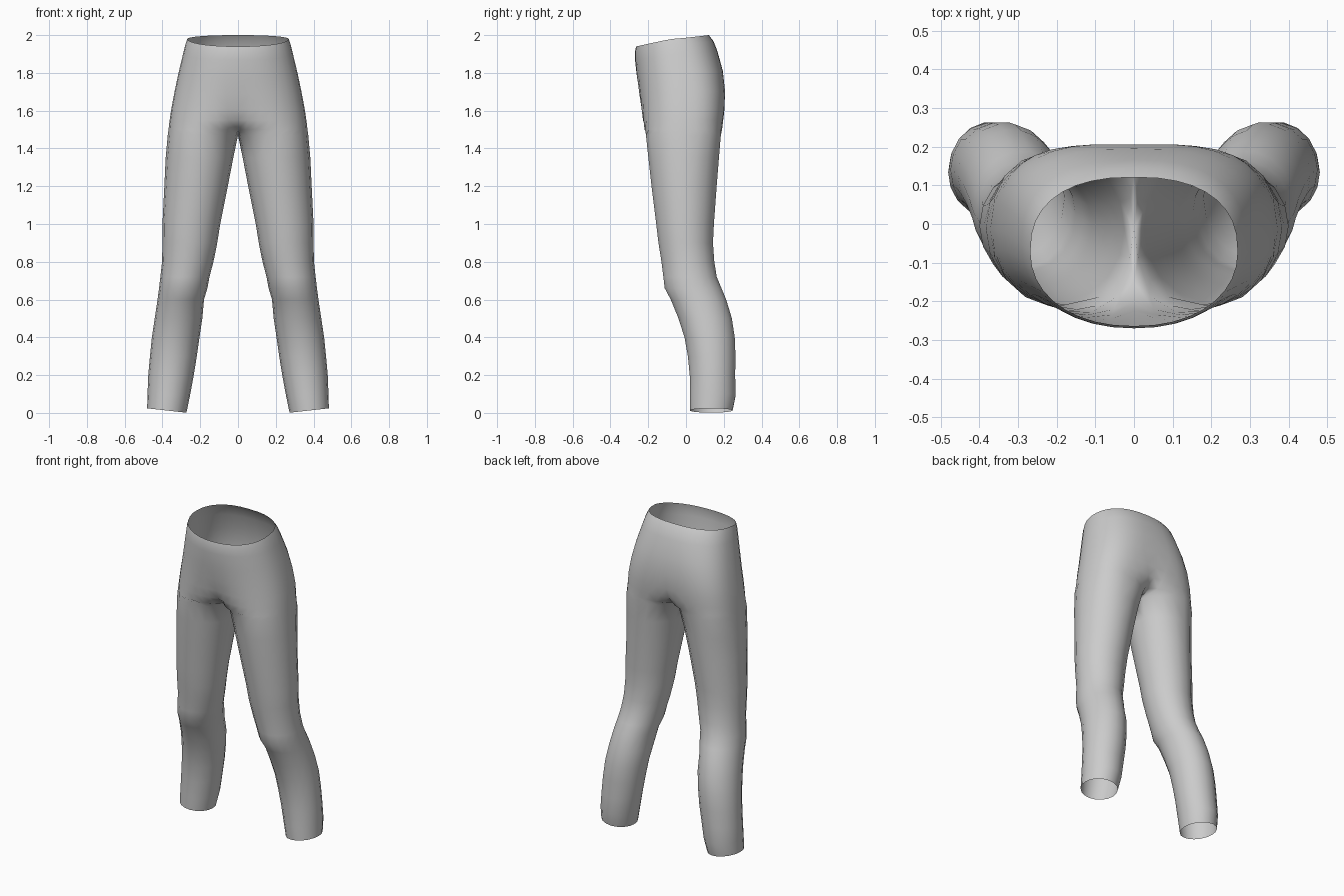
import bpy, bmesh, math

SEG = 18  # points around one side

# height, centre x, half width, front y, back y  (hem to waist)
SECTIONS = [
    (0.02, 0.377, 0.104, 0.020, 0.248), (0.10, 0.367, 0.112, 0.018, 0.265),
    (0.20, 0.355, 0.120, 0.018, 0.262), (0.30, 0.342, 0.124, 0.008, 0.264),
    (0.40, 0.330, 0.126, -0.010, 0.260), (0.50, 0.315, 0.126, -0.042, 0.245),
    (0.60, 0.303, 0.123, -0.083, 0.215), (0.66, 0.290, 0.128, -0.115, 0.190),
    (0.72, 0.281, 0.130, -0.122, 0.165), (0.80, 0.266, 0.136, -0.132, 0.152),
    (0.90, 0.255, 0.145, -0.148, 0.145), (1.00, 0.247, 0.153, -0.160, 0.150),
    (1.20, 0.222, 0.168, -0.185, 0.165), (1.35, 0.204, 0.179, -0.202, 0.177),
    (1.47, 0.186, 0.186, -0.215, 0.187), (1.50, 0.160, 0.208, -0.220, 0.191),
    (1.55, 0.122, 0.240, -0.228, 0.197), (1.61, 0.090, 0.263, -0.236, 0.204),
    (1.70, 0.050, 0.286, -0.247, 0.207), (1.80, 0.020, 0.295, -0.260, 0.195),
    (1.90, 0.000, 0.291, -0.270, 0.166), (1.95, 0.000, 0.279, -0.270, 0.145),
    (1.98, 0.000, 0.268, -0.264, 0.121),
]


def section(z, cx, rx, y0, y1):
    """Rounded loop on one side, cut off where it meets the middle plane."""
    cy, ry = (y0 + y1) / 2, (y1 - y0) / 2
    body = min(1, max(0, (z - 1.3) / 0.35))
    waist = min(1, max(0, (z - 1.6) / 0.38))
    hem = max(0, 1 - z / 0.25)
    points = []
    for i in range(SEG + 1):
        t = 2 * i / SEG - 1
        p = 2 + body * ((0.8 - 0.4 * waist) if t > 0 else 0.15)
        limit = math.acos(-min(1, cx / rx) ** (p / 2))
        c, s = math.cos(t * limit), math.sin(t * limit)
        x = cx + rx * math.copysign(abs(c) ** (2 / p), c)
        y = cy + ry * math.copysign(abs(s) ** (2 / p), s)
        if abs(t) == 1 and z > 1.4:
            x = 0
        # waist dips at the front, hem rises on the outside
        dz = waist * (0.04 * s if s < 0 else 0.02 * s) + hem * 0.12 * (x - cx)
        points.append((x, y, z + dz - 0.008 * hem))
    return points


# trousers: one side lofted, then mirrored
bm = bmesh.new()
rings = [[bm.verts.new(p) for p in section(*row)] for row in SECTIONS]
for low, high in zip(rings, rings[1:]):
    for i in range(SEG):
        bm.faces.new((low[i], low[i + 1], high[i + 1], high[i]))
bmesh.ops.remove_doubles(bm, verts=bm.verts, dist=0.0005)
half = bm.verts[:] + bm.edges[:] + bm.faces[:]
bmesh.ops.mirror(bm, geom=half, axis='X', merge_dist=0.0005)
bmesh.ops.remove_doubles(bm, verts=bm.verts, dist=0.0005)
bmesh.ops.recalc_face_normals(bm, faces=bm.faces)
# open shell: make sure the outermost face points outwards
outer = max(bm.faces, key=lambda f: f.calc_center_median().x)
if outer.normal.x < 0:
    bmesh.ops.reverse_faces(bm, faces=bm.faces)
for f in bm.faces:
    f.smooth = True

mesh = bpy.data.meshes.new("trousers")
bm.to_mesh(mesh)
bm.free()
trousers = bpy.data.objects.new("trousers", mesh)
bpy.context.collection.objects.link(trousers)

# plain grey cloth
cloth = bpy.data.materials.new("grey_cloth")
cloth.diffuse_color = (0.6, 0.6, 0.6, 1)
mesh.materials.append(cloth)
